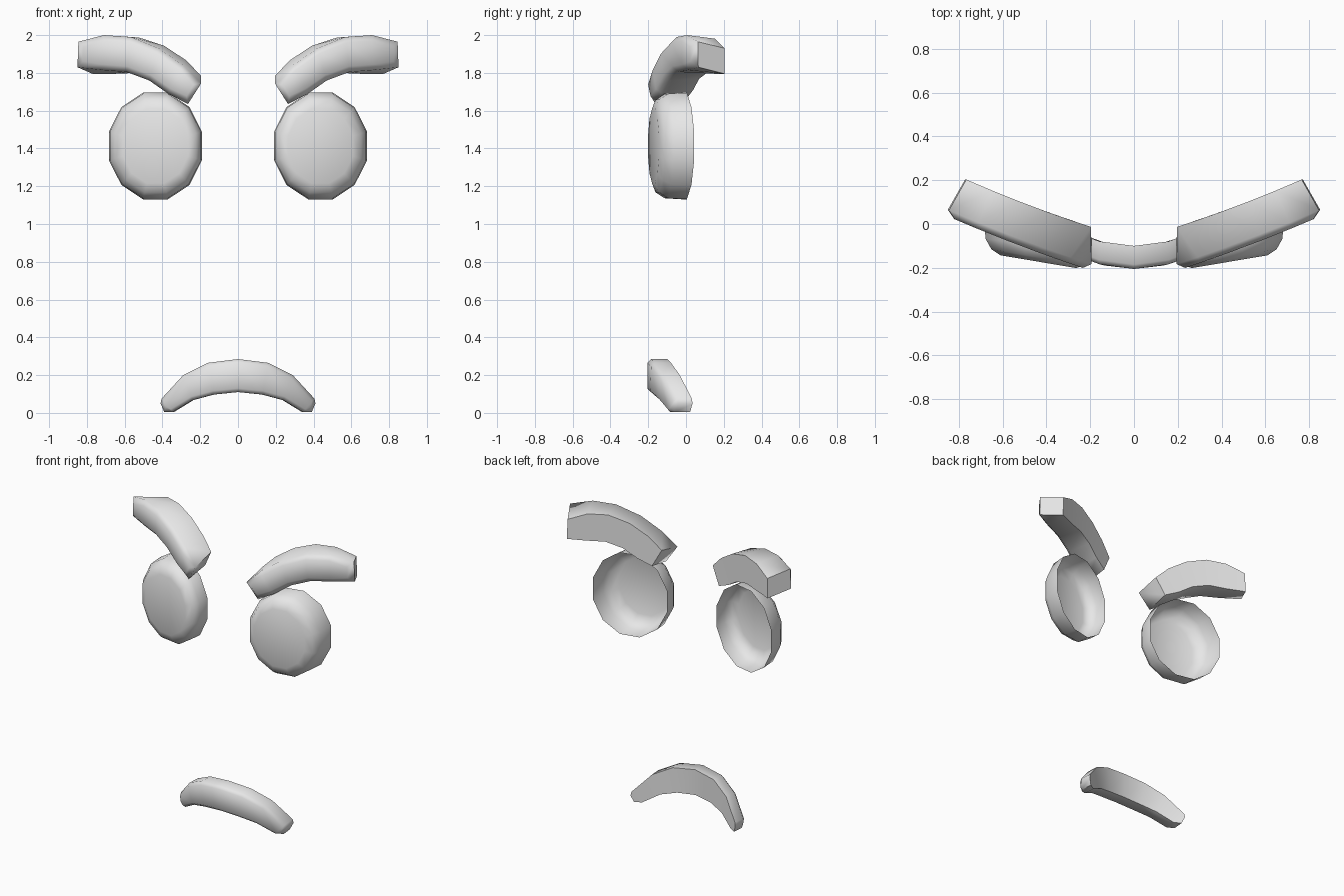
import bpy, bmesh, math
from mathutils import Vector

if "Cube" in bpy.data.objects:
    bpy.data.objects.remove(bpy.data.objects["Cube"])

grey = bpy.data.materials.new("plain grey")
grey.diffuse_color = (0.8, 0.8, 0.8, 1)
grey.use_nodes = True
grey.node_tree.nodes["Principled BSDF"].inputs["Base Color"].default_value = grey.diffuse_color


def finish(name, bm, front):
    """Orient the faces outward, given the front faces, and smooth them."""
    bmesh.ops.recalc_face_normals(bm, faces=bm.faces[:])
    bm.normal_update()
    if front.normal.y > 0:
        bmesh.ops.reverse_faces(bm, faces=bm.faces[:])
    mesh = bpy.data.meshes.new(name)
    bm.to_mesh(mesh)
    bm.free()
    mesh.materials.append(grey)
    obj = bpy.data.objects.new(name, mesh)
    bpy.context.collection.objects.link(obj)
    bpy.ops.object.select_all(action='DESELECT')
    bpy.context.view_layer.objects.active = obj
    obj.select_set(True)
    bpy.ops.object.shade_smooth_by_angle(angle=math.radians(62))


def bridge(bm, a, b):
    n = len(a)
    for i in range(n):
        j = (i + 1) % n
        bm.faces.new((a[i], a[j], b[j], b[i]))


def curved_bar(name, tops, bottoms, front_y, back_of, side=1, bevel=0.03):
    """Curved bar: flat back, walls, rounded front edge and front strip."""
    n = len(tops)
    pairs = [(Vector((t[0], front_y(t[0]), t[1])), Vector((b[0], front_y(b[0]), b[1])))
             for t, b in zip(tops, bottoms)]
    rim, back, inset = [], [], []
    for i, (t, b) in enumerate(pairs):
        along = Vector((0, 0, 0))
        if i == 0:
            along = (sum(pairs[1], Vector()) - t - b).normalized() * bevel
        elif i == n - 1:
            along = (sum(pairs[-2], Vector()) - t - b).normalized() * bevel
        across = (b - t).normalized() * bevel
        step = Vector((0, bevel, 0))
        rim.append((t + step, b + step))
        back.append((back_of(t), back_of(b)))
        inset.append((t + across + along, b - across + along))
    bm = bmesh.new()
    loops = []
    for ring in (back, rim, inset):
        pts = [p[0] for p in ring] + [p[1] for p in reversed(ring)]
        loops.append([bm.verts.new((p.x * side, p.y, p.z)) for p in pts])
    bridge(bm, loops[0], loops[1])
    bridge(bm, loops[1], loops[2])
    for loop in (loops[0], loops[2]):      # back and front strips
        for i in range(n - 1):
            f = bm.faces.new((loop[i], loop[i + 1], loop[2 * n - 2 - i], loop[2 * n - 1 - i]))
    finish(name, bm, f)


def eye(name, side):
    """Twelve-sided cup, open behind, with a rounded front edge."""
    bm = bmesh.new()
    # size, y, tilt in y from the inner to the outer side
    rings = [(1.0, -0.01, 0.055), (0.98, -0.105, 0.04),
             (0.87, -0.152, 0.038), (0.70, -0.172, 0.03)]
    loops = []
    for size, y, tilt in rings:
        loop = []
        for k in range(12):
            a = math.radians(15 + 30 * k)
            c = math.cos(a)
            loop.append(bm.verts.new((side * (0.437 + 0.255 * size * c), y + tilt * c,
                                      1.413 + 0.292 * size * math.sin(a))))
        loops.append(loop)
    for a, b in zip(loops, loops[1:]):
        bridge(bm, a, b)
    finish(name, bm, bm.faces.new(loops[-1]))


# Brows: arched bars that slant back toward the outside
brow_top = [(0.195, 1.745), (0.29, 1.84), (0.42, 1.93), (0.57, 1.99), (0.71, 2.0), (0.845, 1.965)]
brow_bottom = [(0.265, 1.635), (0.37, 1.69), (0.47, 1.76), (0.59, 1.805), (0.72, 1.815), (0.85, 1.83)]


def brow_front(x):
    return 0.035 - 0.38 * (0.85 - x) - 0.08 * (x - 0.2) * (0.85 - x)


def brow_back(p):
    t = (p.x - 0.2) / 0.65
    return p + Vector((-0.08 * t, 0.2 - 0.03 * t, 0.04 - 0.075 * t))


for label, s in (("right", 1), ("left", -1)):
    eye(label + "_eye", s)
    curved_bar(label + "_brow", brow_top, brow_bottom, brow_front, brow_back, s)

# Mouth: downturned arc wrapping around the front
half_top = [(0.405, 0.075), (0.29, 0.2), (0.16, 0.265)]
half_bottom = [(0.345, 0.005), (0.24, 0.068), (0.13, 0.097)]


def mirrored(half, middle):
    return [(-x, z) for x, z in half] + [middle] + half[::-1]


# Squared-off outer tips
tip_top, tip_bottom = [(0.41, 0.05)], [(0.39, 0.004)]
curved_bar("mouth",
           mirrored(tip_top + half_top, (0, 0.285)),
           mirrored(tip_bottom + half_bottom, (0, 0.11)),
           lambda x: -0.205 + 0.85 * x * x,
           lambda p: Vector((p.x * 0.98, -0.1 + 0.8 * p.x * p.x, p.z)),
           bevel=0.02)
